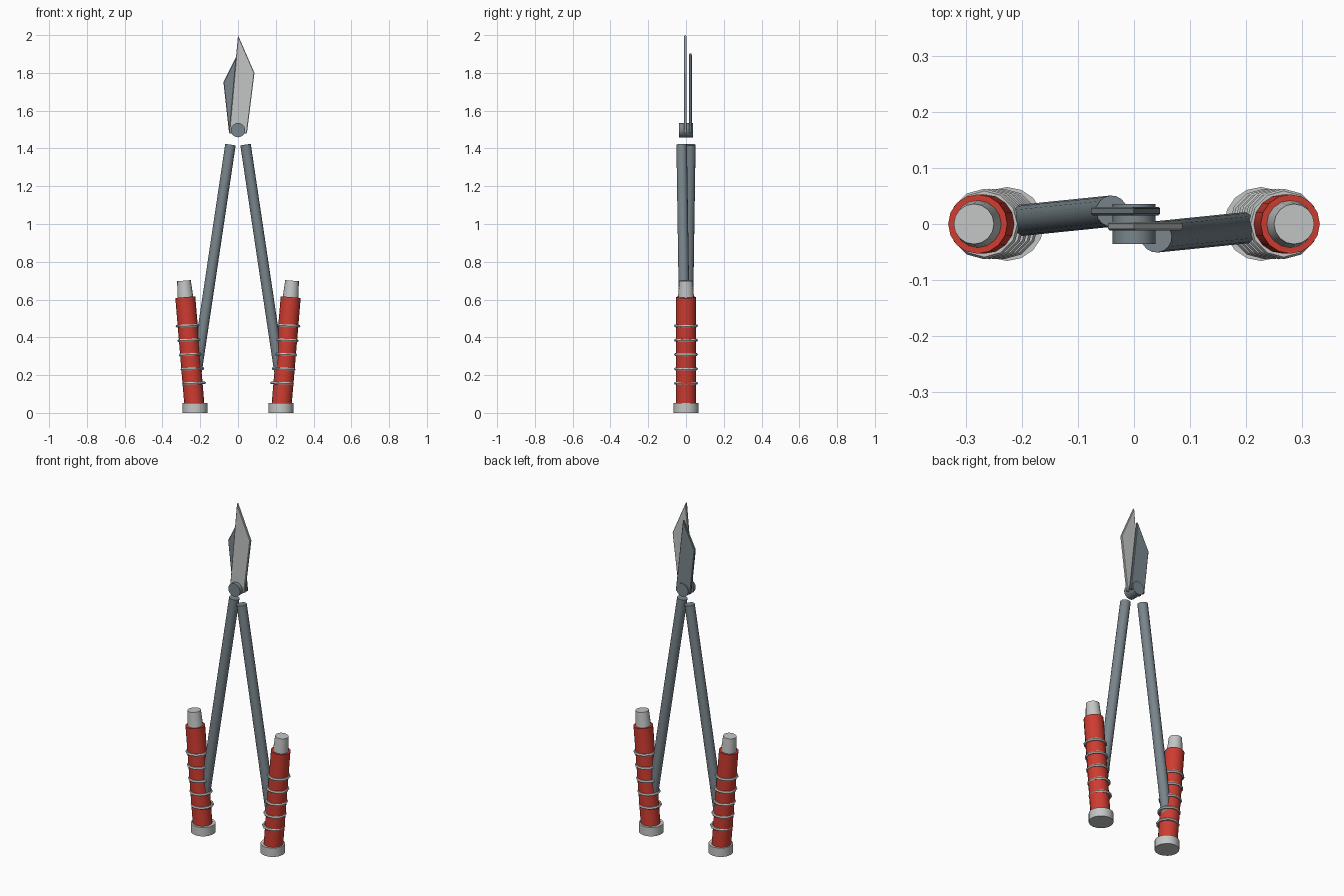
import bpy, bmesh, math
from mathutils import Vector

if "Cube" in bpy.data.objects:
    bpy.data.objects.remove(bpy.data.objects["Cube"])


def material(name, rgb):
    m = bpy.data.materials.new(name)
    m.diffuse_color = (*rgb, 1)
    m.use_nodes = True
    m.node_tree.nodes["Principled BSDF"].inputs["Base Color"].default_value = m.diffuse_color
    return m


steel = material("dark_steel", (0.19, 0.235, 0.26))
light = material("light_grey", (0.55, 0.56, 0.56))
red = material("red_grip", (0.62, 0.045, 0.03))


def finish(name, mat):
    ob = bpy.context.object
    ob.name = name
    ob.data.materials.append(mat)
    bpy.ops.object.shade_smooth_by_angle(angle=math.radians(32))
    return ob


# Round bar between two points, optionally tapered
def rod(name, a, b, r1, r2, mat, sides=16):
    a, b = Vector(a), Vector(b)
    d = b - a
    bpy.ops.mesh.primitive_cone_add(vertices=sides, radius1=r1, radius2=r2,
                                    depth=d.length, location=(a + b) / 2)
    bpy.context.object.rotation_euler = d.to_track_quat('Z', 'Y').to_euler()
    return finish(name, mat)


# Flat blade cut from an x/z outline with softened edges
def blade(name, outline, y, thick, mat):
    bm = bmesh.new()
    f = bm.faces.new([bm.verts.new((x, y - thick / 2, z)) for x, z in outline])
    ext = bmesh.ops.extrude_face_region(bm, geom=[f])
    vs = [v for v in ext["geom"] if isinstance(v, bmesh.types.BMVert)]
    bmesh.ops.translate(bm, verts=vs, vec=(0, thick, 0))
    bmesh.ops.recalc_face_normals(bm, faces=bm.faces)
    me = bpy.data.meshes.new(name)
    bm.to_mesh(me)
    bm.free()
    ob = bpy.data.objects.new(name, me)
    bpy.context.collection.objects.link(ob)
    me.materials.append(mat)
    bev = ob.modifiers.new("edge", 'BEVEL')
    bev.width = 0.003
    bev.segments = 1


blade("front_blade", [(0, 2.0), (0.087, 1.80), (0.047, 1.48), (-0.047, 1.48)],
      -0.004, 0.015, light)
blade("back_blade", [(0, 1.905), (-0.077, 1.75), (-0.047, 1.48), (0.047, 1.48)],
      0.023, 0.015, steel)

# Pivot bolt
rod("pivot_bolt", (0, -0.036, 1.497), (0, 0.036, 1.497), 0.038, 0.038, steel, 24)

for s, side in ((1, "right"), (-1, "left")):
    # Long arm, offset in depth at the top
    rod(side + "_arm", (s * 0.237, -s * 0.003, 0.10), (s * 0.04, -s * 0.023, 1.42),
        0.028, 0.028, steel)
    # Grip leaning outwards, tapered end and foot cap
    rod(side + "_grip", (s * 0.230, 0, 0.03), (s * 0.279, 0, 0.613),
        0.053, 0.053, red)
    rod(side + "_grip_end", (s * 0.278, 0, 0.60), (s * 0.286, 0, 0.70),
        0.043, 0.036, light)
    rod(side + "_cap", (s * 0.227, 0, 0), (s * 0.227, 0, 0.052),
        0.066, 0.066, light)
    # Grip rings
    for i in range(5):
        bpy.ops.mesh.primitive_torus_add(
            major_radius=0.055, minor_radius=0.008, major_segments=12,
            minor_segments=6,
            location=(s * (0.233 + 0.0085 * i), 0, 0.157 + 0.076 * i),
            rotation=(0, s * 0.04, 0))
        finish(f"{side}_grip_ring_{i + 1}", light)
